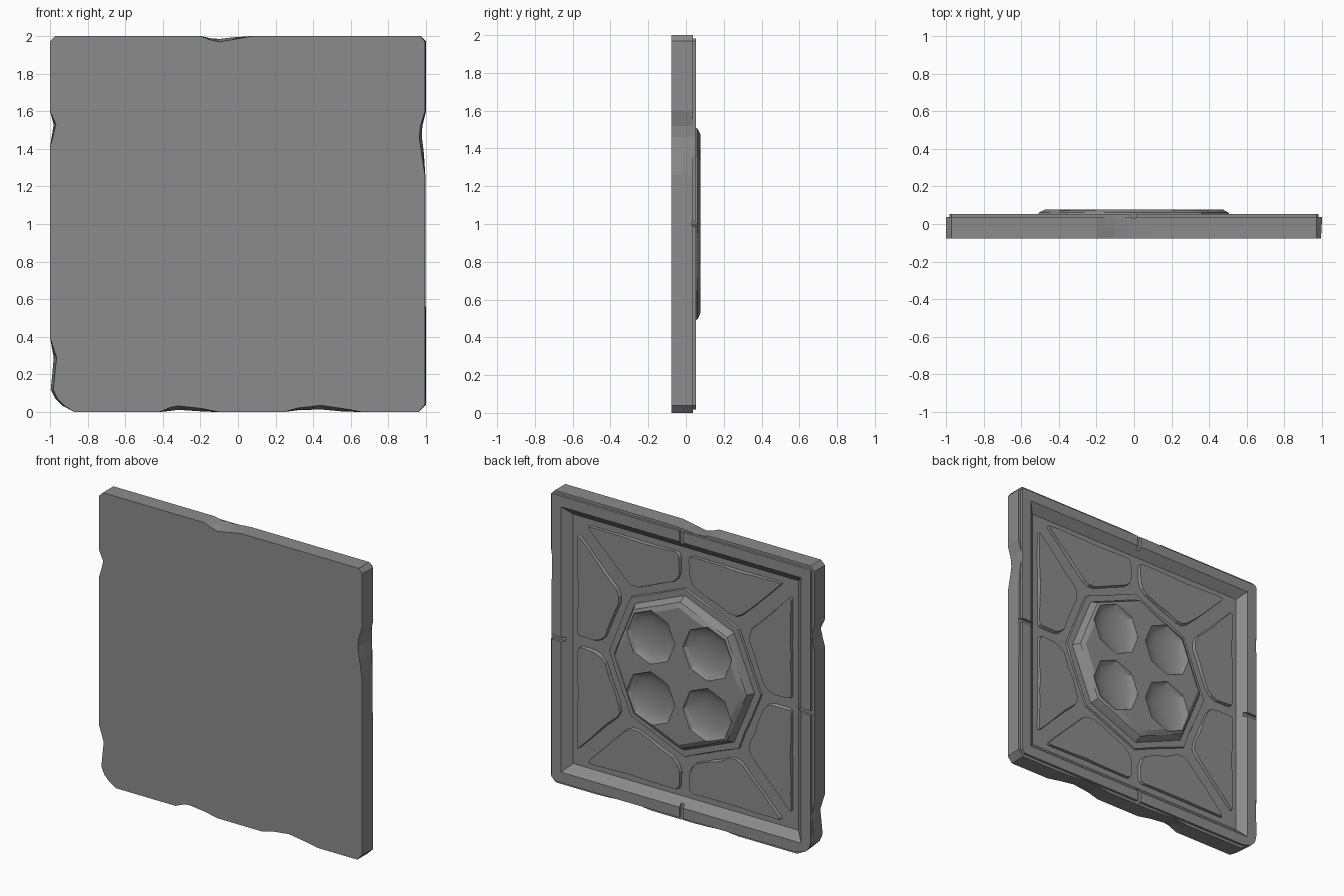
import bpy, bmesh, math, random
from mathutils import Vector, Matrix

if "Cube" in bpy.data.objects:
    bpy.data.objects.remove(bpy.data.objects["Cube"])

random.seed(4)
stone = bpy.data.materials.new("grey stone")
stone.diffuse_color = (0.26, 0.26, 0.26, 1)
stone.use_nodes = True
stone.node_tree.nodes["Principled BSDF"].inputs["Base Color"].default_value = stone.diffuse_color


def finish(bm, name):
    bmesh.ops.remove_doubles(bm, verts=bm.verts, dist=1e-5)
    bmesh.ops.recalc_face_normals(bm, faces=bm.faces)
    me = bpy.data.meshes.new(name)
    bm.to_mesh(me)
    bm.free()
    me.materials.append(stone)
    ob = bpy.data.objects.new(name, me)
    bpy.context.collection.objects.link(ob)
    return ob


def loft(name, rings):
    """Solid from equal-length rings of (x, y, z), capped at both ends."""
    bm = bmesh.new()
    vs = [[bm.verts.new(p) for p in r] for r in rings]
    n = len(vs[0])
    for a, b in zip(vs, vs[1:]):
        for i in range(n):
            j = (i + 1) % n
            bm.faces.new((a[i], a[j], b[j], b[i]))
    bm.faces.new(vs[0])
    bm.faces.new(vs[-1])
    return finish(bm, name)


def cut(ob, cutter):
    m = ob.modifiers.new("cut", "BOOLEAN")
    m.operation, m.solver, m.object = "DIFFERENCE", "EXACT", cutter
    bpy.context.view_layer.objects.active = ob
    bpy.ops.object.modifier_apply(modifier=m.name)
    bpy.data.objects.remove(cutter)


# Slab outline: per side (position along side, front inset, back inset)
bottom = [(-.87, 0, 0), (-.42, 0, 0), (-.36, .025, .006), (-.32, .033, .012), (-.2, .02, .004),
          (-.1, 0, 0), (.24, 0, 0), (.32, .022, .01), (.44, .036, .014), (.55, .02, .004),
          (.66, 0, 0), (.96, 0, 0)]
right = [(-.96, .006, 0), (.26, .006, .004), (.38, .025, .012), (.46, .036, .022), (.52, .03, .02),
         (.6, .006, 0), (.97, .006, 0)]
top = [(-.97, 0, 0), (-.08, 0, 0), (.03, .02, .008), (.1, .032, .016), (.15, .02, .012),
       (.2, 0, 0), (.97, 0, 0)]
left = [(-.97, 0, 0), (-.6, 0, 0), (-.53, .032, .02), (-.48, .02, .012), (-.41, 0, 0),
        (.6, 0, 0), (.71, .036, .02), (.78, .028, .014), (.88, .018, .004), (.93, .04, .03),
        (.965, .075, .065)]
place = [lambda t, d: (t, d - 1), lambda t, d: (1 - d, t),
         lambda t, d: (-t, 1 - d), lambda t, d: (d - 1, -t)]


def outline(y, mix, inset=0.0):
    """Chipped outline at depth y, squared off to an inset frame line."""
    pts, lim = [], 1 - inset
    for side, f in zip((bottom, right, top, left), place):
        for t, a, b in side:
            x, z = f(t, a + (b - a) * mix)
            pts.append((max(-lim, min(lim, x)), y, 1 + max(-lim, min(lim, z))))
    return pts


# Slab with stepped rim and sloped recess on the back
slab = loft("slab_with_frame", [
    outline(-.078, 0), outline(-.02, .6), outline(.036, 1), outline(.036, 1, .018),
    outline(.053, 1, .018), outline(.053, 1, .09), outline(.002, 1, .145)])

# Grooves across the middle of each frame side
for size in ((.028, .05, 2.4), (2.4, .05, .028)):
    bm = bmesh.new()
    bmesh.ops.create_cube(bm, size=1, matrix=Matrix.Translation((0, .058, 1)) @ Matrix.Diagonal((*size, 1)))
    cut(slab, finish(bm, "groove_cutter"))


# Eight worn panels between frame and medallion
def panel(k):
    corners = [Vector(p) for p in ((.028, .815), (.75, .815), (.4, .462), (.028, .622))]
    radii = (.03, .025, .06, .06)
    pts = []
    for i, c in enumerate(corners):
        p, q, r = corners[i - 1], corners[(i + 1) % 4], radii[i]
        a, b = c + (p - c).normalized() * r, c + (q - c).normalized() * r
        pts += [a, c * .4 + (a + b) * .3, b]
    edge = []
    for i, p in enumerate(pts):
        q = pts[(i + 1) % len(pts)]
        n = max(1, int((q - p).length / .09))
        for s in range(n):
            edge.append(p.lerp(q, s / n))
    mid = sum(edge, Vector((0, 0))) / len(edge)
    rot = Matrix.Rotation((k // 2) * math.pi / 2, 2)
    low, high = [], []
    for p in edge:
        w = p + (mid - p).normalized() * random.uniform(.004, .016)
        for ring, v, y in ((low, p, -.01), (high, w, .021)):
            v = rot @ Vector((v.x if k % 2 else -v.x, v.y))
            ring.append((v.x, y, v.y + 1))
    loft("panel_%d" % (k + 1), [low, high])


for k in range(8):
    panel(k)


# Octagonal medallion on a low plinth
def octagon(r, y, wear=0.0):
    pts = []
    for i in range(8):
        a, b = [Vector((math.sin(j * math.pi / 4), math.cos(j * math.pi / 4))) * r for j in (i, i + 1)]
        for s in (0, .3, .65):
            p = a.lerp(b, s) * (1 - random.uniform(0, wear))
            pts.append((p.x, y, 1 + p.y))
    return pts


loft("plinth", [octagon(.585, -.01), octagon(.58, .014, .015)])
medallion = loft("medallion", [octagon(.535, -.01), octagon(.53, .015),
                               octagon(.505, .062, .008), octagon(.472, .078, .012)])

# Four shallow eight-sided bowls
for sx in (-1, 1):
    for sz in (-1, 1):
        bm = bmesh.new()
        bmesh.ops.create_uvsphere(
            bm, u_segments=8, v_segments=12, radius=1,
            matrix=Matrix.Translation((sx * .215, .078, 1 + sz * .21))
            @ Matrix.Diagonal((.185, .05, .185, 1)) @ Matrix.Rotation(math.pi / 2, 4, "X"))
        cut(medallion, finish(bm, "bowl_cutter"))

bpy.ops.object.select_all(action="DESELECT")
medallion.select_set(True)
bpy.context.view_layer.objects.active = medallion
bpy.ops.object.shade_smooth_by_angle(angle=math.radians(22))
